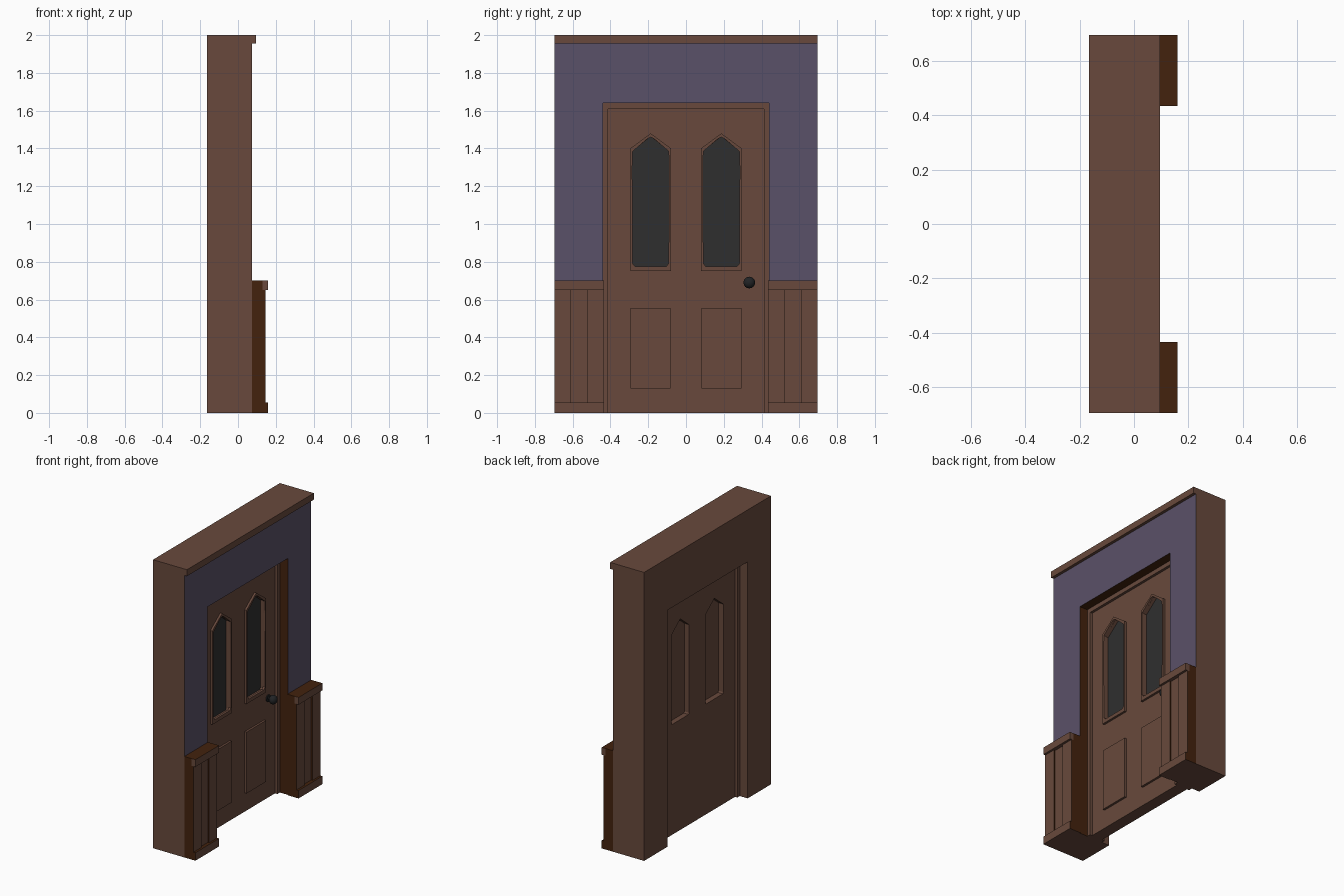
import bpy, bmesh, math
from mathutils import Matrix, Vector

if "Cube" in bpy.data.objects:
    bpy.data.objects.remove(bpy.data.objects["Cube"])


def material(name, rgb):
    lin = [((c / 255 + 0.055) / 1.055) ** 2.4 if c > 10 else c / 255 / 12.92 for c in rgb]
    m = bpy.data.materials.new(name)
    m.diffuse_color = (*lin, 1)
    m.use_nodes = True
    m.node_tree.nodes["Principled BSDF"].inputs["Base Color"].default_value = m.diffuse_color
    return m


BROWN = material("brown wood", (104, 73, 60))
DARK = material("dark wood", (67, 34, 13))
PURPLE = material("muted purple paint", (90, 81, 104))
GLASS = material("dark glass", (47, 47, 47))
KNOB = material("black metal", (33, 35, 37))


def finish(name, bm, mats, rule=None):
    """Turn a bmesh into a named object; rule picks the colour of each face."""
    bmesh.ops.recalc_face_normals(bm, faces=bm.faces)
    bm.normal_update()
    if rule:
        for f in bm.faces:
            f.material_index = rule(f.normal, f.calc_center_median())
    me = bpy.data.meshes.new(name)
    bm.to_mesh(me)
    bm.free()
    for m in mats:
        me.materials.append(m)
    ob = bpy.data.objects.new(name, me)
    bpy.context.collection.objects.link(ob)
    return ob


def box(name, x, y, z, mats, rule=None):
    bm = bmesh.new()
    bmesh.ops.create_cube(bm, size=1)
    y = sorted(y)
    for v in bm.verts:
        v.co = Vector([r[0] + (c + 0.5) * (r[1] - r[0]) for c, r in zip(v.co, (x, y, z))])
    return finish(name, bm, mats, rule)


def prism(name, loops, x0, x1, mats, rule=None, cut=None):
    """Extrude (y, z) outlines along x; inner loops become holes."""
    cu = bpy.data.curves.new(name + "_outline", "CURVE")
    cu.dimensions = "2D"
    cu.fill_mode = "BOTH"
    cu.extrude = (x1 - x0) / 2
    for pts in loops:
        sp = cu.splines.new("POLY")
        sp.points.add(len(pts) - 1)
        for p, (y, z) in zip(sp.points, pts):
            p.co = (y, z, 0, 1)
        sp.use_cyclic_u = True
    tmp = bpy.data.objects.new(name + "_outline", cu)
    bpy.context.collection.objects.link(tmp)
    me = bpy.data.meshes.new_from_object(tmp)
    bpy.data.objects.remove(tmp)
    bpy.data.curves.remove(cu)
    bm = bmesh.new()
    bm.from_mesh(me)
    bpy.data.meshes.remove(me)
    bmesh.ops.remove_doubles(bm, verts=bm.verts, dist=1e-5)
    mid = (x0 + x1) / 2
    for f in bm.faces:
        f.smooth = False
        f.material_index = 0
    bm.transform(Matrix(((0, 0, 1, mid), (1, 0, 0, 0), (0, 1, 0, 0), (0, 0, 0, 1))))
    if cut is not None:
        bmesh.ops.bisect_plane(bm, geom=bm.verts[:] + bm.edges[:] + bm.faces[:],
                               plane_co=(cut, 0, 0), plane_no=(1, 0, 0))
    return finish(name, bm, mats, rule)


def arch(hw, top, ihw, itop):
    """U-shaped outline standing on the floor."""
    return [(-hw, 0), (-ihw, 0), (-ihw, itop), (ihw, itop), (ihw, 0), (hw, 0), (hw, top), (-hw, top)]


def mirrored(c, half):
    """Symmetric outline about y = c from its right half, listed bottom to top."""
    return [(c + y, z) for y, z in half] + [(c - y, z) for y, z in reversed(half) if y > 0]


W, OPEN, OPEN_TOP = 0.695, 0.44, 1.64
BACK, FRONT, MID = -0.165, 0.075, -0.045


# Wall: purple front, dark front half of the opening, brown elsewhere
def wall_rule(n, c):
    if n.x > 0.5:
        return 1
    inside = abs(c.y) < OPEN + 0.01 and c.z < OPEN_TOP + 0.01
    return 2 if inside and c.x > MID and c.z > 0.01 else 0


prism("wall", [arch(W, 2.0, OPEN, OPEN_TOP)], BACK, FRONT, [BROWN, PURPLE, DARK], wall_rule, MID)
box("cornice", (FRONT, 0.095), (-W, W), (1.955, 2.0), [BROWN])

# Door frame
prism("door_frame", [arch(OPEN, OPEN_TOP, 0.413, 1.61)], -0.105, 0.013, [BROWN])

# Door slab with two pointed window openings
hole_half = [(0.092, 0.765), (0.098, 0.775), (0.098, 1.385), (0.0, 1.463)]
trim_half = [(0.108, 0.75), (0.108, 1.40), (0.0, 1.48)]
glass_half = [(0.085, 0.775), (0.099, 0.79), (0.102, 1.30), (0.099, 1.385), (0.02, 1.45), (0.0, 1.46)]
C = 0.187
slab = [(-0.413, 0), (0.413, 0), (0.413, 1.61), (-0.413, 1.61)]
prism("door", [slab, mirrored(-C, hole_half), mirrored(C, hole_half)], -0.087, -0.005, [BROWN])

for side, label in ((-1, "left"), (1, "right")):
    c = side * C
    # Window: raised trim, glass plate and its backing
    inner = [(y * 0.96, z) for y, z in glass_half]
    prism("window_trim_" + label, [mirrored(c, trim_half), mirrored(c, inner)], -0.006, 0.01, [BROWN])
    prism("window_backing_" + label, [mirrored(c, hole_half)], -0.05, -0.034, [BROWN])
    prism("window_glass_" + label, [mirrored(c, hole_half)], -0.034, -0.028, [GLASS])
    # Raised lower door panel
    box("door_panel_" + label, (-0.006, 0.01), (c - 0.106, c + 0.106), (0.13, 0.555), [BROWN])

    # Wainscot: dark core, three boards, base strip and cap strip
    def ends_dark(n, p):
        return 1 if abs(n.y) > 0.5 or n.z > 0.5 else 0

    def top_dark(n, p):
        return 1 if n.z > 0.5 else 0

    ys = [side * v for v in (0.435, 0.523, 0.608, W)]
    box("wainscot_core_" + label, (FRONT, 0.13), (ys[0], ys[3]), (0, 0.70), [DARK, BROWN],
        lambda n, p: 1 if n.x > 0.5 or n.z < -0.5 else 0)
    for i in range(3):
        box(f"wainscot_board_{label}_{i + 1}", (0.13, 0.135 if i == 1 else 0.145),
            (ys[i], ys[i + 1]), (0.055, 0.65), [BROWN, DARK], ends_dark if i != 1 else None)
    box("wainscot_base_" + label, (0.13, 0.16), (ys[0], ys[3]), (0, 0.055), [BROWN, DARK], ends_dark)
    box("wainscot_cap_" + label, (0.13, 0.16), (ys[0], ys[3]), (0.65, 0.70), [BROWN, DARK], top_dark)

# Door knob: rosette, stem and ball
bm = bmesh.new()
turn = Matrix.Rotation(math.pi / 2, 4, "Y")
for r, x0, x1 in ((0.024, -0.006, 0.002), (0.011, 0.0, 0.02)):
    bmesh.ops.create_cone(bm, cap_ends=True, segments=16, radius1=r, radius2=r, depth=x1 - x0,
                          matrix=Matrix.Translation(((x0 + x1) / 2, 0.335, 0.69)) @ turn)
bmesh.ops.create_uvsphere(bm, u_segments=16, v_segments=10, radius=0.031,
                          matrix=Matrix.Translation((0.036, 0.335, 0.69)) @ turn @ Matrix.Diagonal((1, 1, 0.85, 1)))
knob = finish("door_knob", bm, [KNOB])
bpy.context.view_layer.objects.active = knob
knob.select_set(True)
bpy.ops.object.shade_smooth_by_angle()
